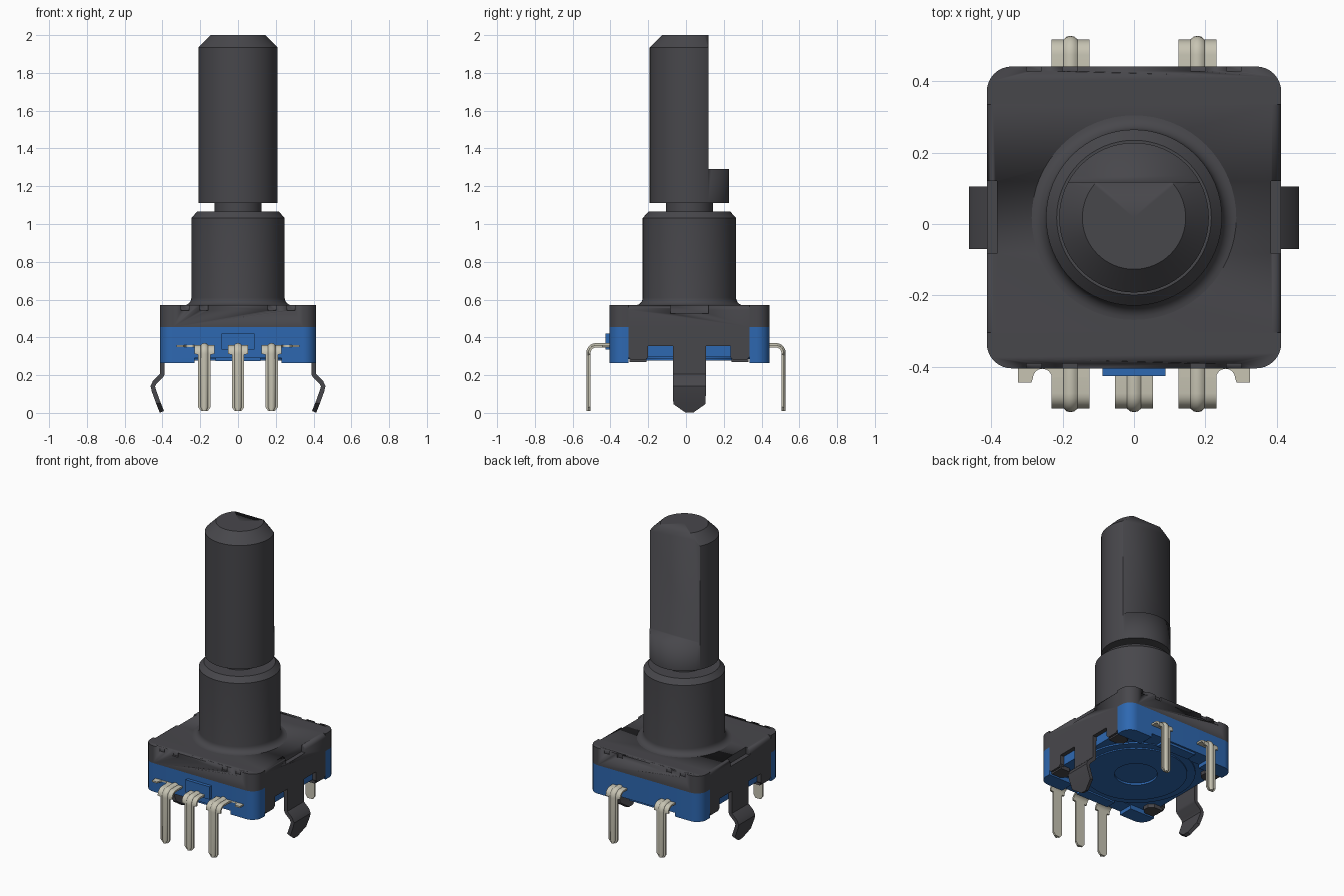
import bpy, bmesh, math
from mathutils import Vector

if "Cube" in bpy.data.objects:
    bpy.data.objects.remove(bpy.data.objects["Cube"], do_unlink=True)


def material(name, rgb):
    m = bpy.data.materials.new(name)
    m.use_nodes = True
    m.diffuse_color = (*rgb, 1)
    b = next(n for n in m.node_tree.nodes if n.type == 'BSDF_PRINCIPLED')
    b.inputs["Base Color"].default_value = (*rgb, 1)
    b.inputs["Roughness"].default_value = 0.6
    return m


DARK = material("dark grey", (0.064, 0.063, 0.071))
BLUE = material("blue", (0.027, 0.138, 0.44))
METAL = material("pale metal", (0.57, 0.55, 0.45))
CY = 0.018                               # shaft axis and body centre in y
X, Y0, Y1 = 0.413, -0.405, 0.442         # body limits
W0, W1 = -0.305, 0.335                   # extent of the folded side walls


def make(name, bm, mat, smooth=True):
    bmesh.ops.recalc_face_normals(bm, faces=bm.faces)
    me = bpy.data.meshes.new(name)
    bm.to_mesh(me)
    bm.free()
    me.materials.append(mat)
    ob = bpy.data.objects.new(name, me)
    bpy.context.collection.objects.link(ob)
    if smooth:
        activate(ob)
        bpy.ops.object.shade_smooth_by_angle(angle=math.radians(30))
    return ob


def activate(ob):
    for o in bpy.context.selected_objects:
        o.select_set(False)
    bpy.context.view_layer.objects.active = ob
    ob.select_set(True)


def prism(name, pts, axis, lo, hi, mat):
    """Extrude a 2D outline along an axis (x: pts are yz, y: xz, z: xy)."""
    place = {'x': lambda p, h: (h, p[0], p[1]),
             'y': lambda p, h: (p[0], h, p[1]),
             'z': lambda p, h: (p[0], p[1], h)}[axis]
    bm = bmesh.new()
    face = bm.faces.new([bm.verts.new(place(p, lo)) for p in pts])
    ext = bmesh.ops.extrude_face_region(bm, geom=[face])
    d = Vector(place((0, 0), hi - lo))
    bmesh.ops.translate(bm, vec=d, verts=[v for v in ext['geom'] if isinstance(v, bmesh.types.BMVert)])
    return make(name, bm, mat)


def box(name, x0, x1, y0, y1, z0, z1, mat):
    return prism(name, [(x0, y0), (x1, y0), (x1, y1), (x0, y1)], 'z', z0, z1, mat)


def lathe(name, profile, mat, n=64):
    bm = bmesh.new()
    rings = []
    for r, z in profile:
        if r == 0:
            rings.append([bm.verts.new((0, CY, z))] * n)
        else:
            rings.append([bm.verts.new((r * math.cos(2 * math.pi * i / n),
                                        CY + r * math.sin(2 * math.pi * i / n), z)) for i in range(n)])
    for a, b in zip(rings, rings[1:]):
        for i in range(n):
            j = (i + 1) % n
            bm.faces.new(list(dict.fromkeys((a[i], a[j], b[j], b[i]))))
    return make(name, bm, mat)


def ribbon(name, path, widths, section, place, mat):
    """Sweep a section (side, normal) along a path of (out, up) points."""
    bm = bmesh.new()
    rings = []
    for i, p in enumerate(path):
        a, b = path[max(i - 1, 0)], path[min(i + 1, len(path) - 1)]
        t = Vector((b[0] - a[0], b[1] - a[1])).normalized()
        rings.append([bm.verts.new(place(s * widths[i], p[0] - t.y * n, p[1] + t.x * n))
                      for s, n in section])
    k = len(section)
    for a, b in zip(rings, rings[1:]):
        for i in range(k):
            bm.faces.new((a[i], a[(i + 1) % k], b[(i + 1) % k], b[i]))
    bm.faces.new(rings[0])
    bm.faces.new(rings[-1])
    return make(name, bm, mat)


def cut(ob, cutters):
    for c in cutters:
        c.hide_render = True
        activate(ob)
        m = ob.modifiers.new("cut", 'BOOLEAN')
        m.operation, m.solver, m.object = 'DIFFERENCE', 'EXACT', c
        bpy.ops.object.modifier_apply(modifier=m.name)
        bpy.data.objects.remove(c, do_unlink=True)


def arc(cx, cy, r, a0, a1, n=8):
    return [(cx + r * math.cos(math.radians(a0 + (a1 - a0) * i / n)),
             cy + r * math.sin(math.radians(a0 + (a1 - a0) * i / n))) for i in range(n + 1)]


# Shaft with a flat cut on the back
shaft = lathe("shaft", [(0, 1.11), (0.21, 1.11), (0.21, 1.935), (0.145, 2.0), (0, 2.0)], DARK)
cut(shaft, [box("flat_cutter", -0.3, 0.3, 0.118, 0.4, 1.29, 2.1, DARK)])
lathe("shaft_neck", [(0, 1.0), (0.125, 1.0), (0.125, 1.13), (0, 1.13)], DARK)

# Bushing with a flared foot
flare = [(0.287 - 0.04 * math.sin(math.radians(a)), 0.61 - 0.04 * math.cos(math.radians(a)))
         for a in range(0, 91, 15)]
lathe("bushing", [(0, 0.56), (0.287, 0.56)] + flare + [(0.247, 1.032), (0.217, 1.065), (0, 1.065)], DARK)

# Cover and blue body: rounded end blocks plus a middle block
R = 0.07
ends = {"front": [(X, W0)] + [(-X, W0)] + arc(-X + R, Y0 + R, R, 180, 270) + arc(X - R, Y0 + R, R, 270, 360),
        "back": [(-X, W1)] + [(X, W1)] + arc(X - R, Y1 - R, R, 0, 90) + arc(-X + R, Y1 - R, R, 90, 180)}
for side, outline in ends.items():
    cover = prism("cover_" + side, outline, 'z', 0.455, 0.57, DARK)
    edge = Y0 if side == "front" else Y1
    cut(cover, [box("notch_cutter", x - 0.021, x + 0.021, edge - 0.013, edge + 0.013, 0.542, 0.6, DARK)
                for x in (-0.28, -0.18, 0.18, 0.28)])
    prism("body_" + side, outline, 'z', 0.29, 0.455, BLUE)
    # Feet at the corners
    for s, label in ((1, "left"), (-1, "right")):
        x_in = 0.23
        corner = [(s * x_in, edge), (s * x_in, W0 if side == "front" else W1)]
        corner += [(x, y) for x, y in outline if x * s > x_in]
        mid = Vector((s * 0.32, (corner[0][1] + corner[1][1]) / 2))
        corner.sort(key=lambda p: math.atan2(p[1] - mid.y, p[0] - mid.x))
        prism("foot_%s_%s" % (side, label), corner, 'z', 0.265, 0.29, BLUE)

b = 0.025
middle = [(-X, 0.455), (X, 0.455)] + arc(X - b, 0.57 - b, b, 0, 90, 5) + arc(-X + b, 0.57 - b, b, 90, 180, 5)
cover = prism("cover_middle", middle, 'y', W0, W1, DARK)
cut(cover, [box("side_notch_cutter", s * 0.399 - 0.015, s * 0.399 + 0.015, -0.083, 0.12, 0.525, 0.6, DARK)
            for s in (1, -1)])
box("body_middle", -0.386, 0.386, W0, W1, 0.295, 0.455, BLUE)
lathe("base_disc", [(0, 0.29), (0.13, 0.29), (0.13, 0.277), (0.31, 0.277), (0.31, 0.285),
                    (0.36, 0.285), (0.36, 0.31), (0, 0.31)], BLUE)
box("front_key", -0.088, 0.088, -0.427, Y0 + 0.01, 0.335, 0.42, BLUE)
for y in (-0.36, 0.395):
    box("base_bridge", -0.12, 0.12, y - 0.035, y + 0.035, 0.275, 0.295, BLUE)

# Folded side walls, their turned-in tabs and the spring clips
wall = [(W0, 0.46), (W0, 0.295), (W0 + 0.015, 0.28), (-0.215, 0.28), (-0.2, 0.295), (-0.2, 0.355),
        (-0.07, 0.355), (-0.07, 0.33), (0.105, 0.33), (0.105, 0.355), (0.235, 0.355), (0.235, 0.295),
        (0.25, 0.28), (W1 - 0.015, 0.28), (W1, 0.295), (W1, 0.46)]
clip_path = [(0.389, 0.36), (0.389, 0.205), (0.395, 0.19), (0.432, 0.155), (0.439, 0.14), (0.434, 0.122),
             (0.41, 0.055), (0.392, 0.01)]
clip_w = [0.0875] * 6 + [0.085, 0.02]
RECT = [(-1, 0), (1, 0), (1, 1), (-1, 1)]
for s, label in ((1, "left"), (-1, "right")):
    prism("side_wall_" + label, wall, 'x', s * 0.384, s * X, DARK)
    for y in (-0.253, 0.285):
        prism("folded_tab_" + label, [(s * 0.4, y - 0.045), (s * 0.4, y + 0.045), (s * 0.335, y + 0.045),
                                      (s * 0.305, y + 0.02), (s * 0.305, y - 0.02), (s * 0.335, y - 0.045)],
              'z', 0.27, 0.296, DARK)
    ribbon("spring_clip_" + label, clip_path, clip_w, [(u, n * 0.024) for u, n in RECT],
           lambda w, o, z, s=s: (s * o, CY + w, z), DARK)

# Ribbed solder pins
pin_path = [(0.39, 0.347)] + arc(0.475, 0.317, 0.03, 90, 0, 6) + [(0.505, 0.312), (0.505, 0.309),
                                                                  (0.505, 0.03), (0.505, 0.01)]
pin_w = [0.053] * 9 + [0.033, 0.033, 0.018]
rib = [(math.cos(math.radians(a)), 0.004 + 0.019 * math.sin(math.radians(a))) for a in range(0, 181, 30)]
for s, xs, label in ((-1, (-0.178, 0, 0.178), "front"), (1, (-0.178, 0.178), "back")):
    for x in xs:
        put = lambda w, o, z, s=s, x=x: (x + w, s * o, z)
        ribbon("pin_" + label, pin_path, pin_w, [(u, n * 0.012) for u, n in RECT], put, METAL)
        ribbon("pin_rib_" + label, pin_path, [0.022] * 11 + [0.012], rib, put, METAL)

# Scalloped contact strips beside the outer front pins
for s, label in ((1, "left"), (-1, "right")):
    strip = [(0.13, -0.39), (0.13, -0.43), (0.225, -0.43)] + arc(0.257, -0.433, 0.027, 180, 0) \
        + [(0.288, -0.445), (0.325, -0.445), (0.325, -0.39)]
    prism("contact_strip_" + label, [(s * x, y) for x, y in strip], 'z', 0.349, 0.359, METAL)
